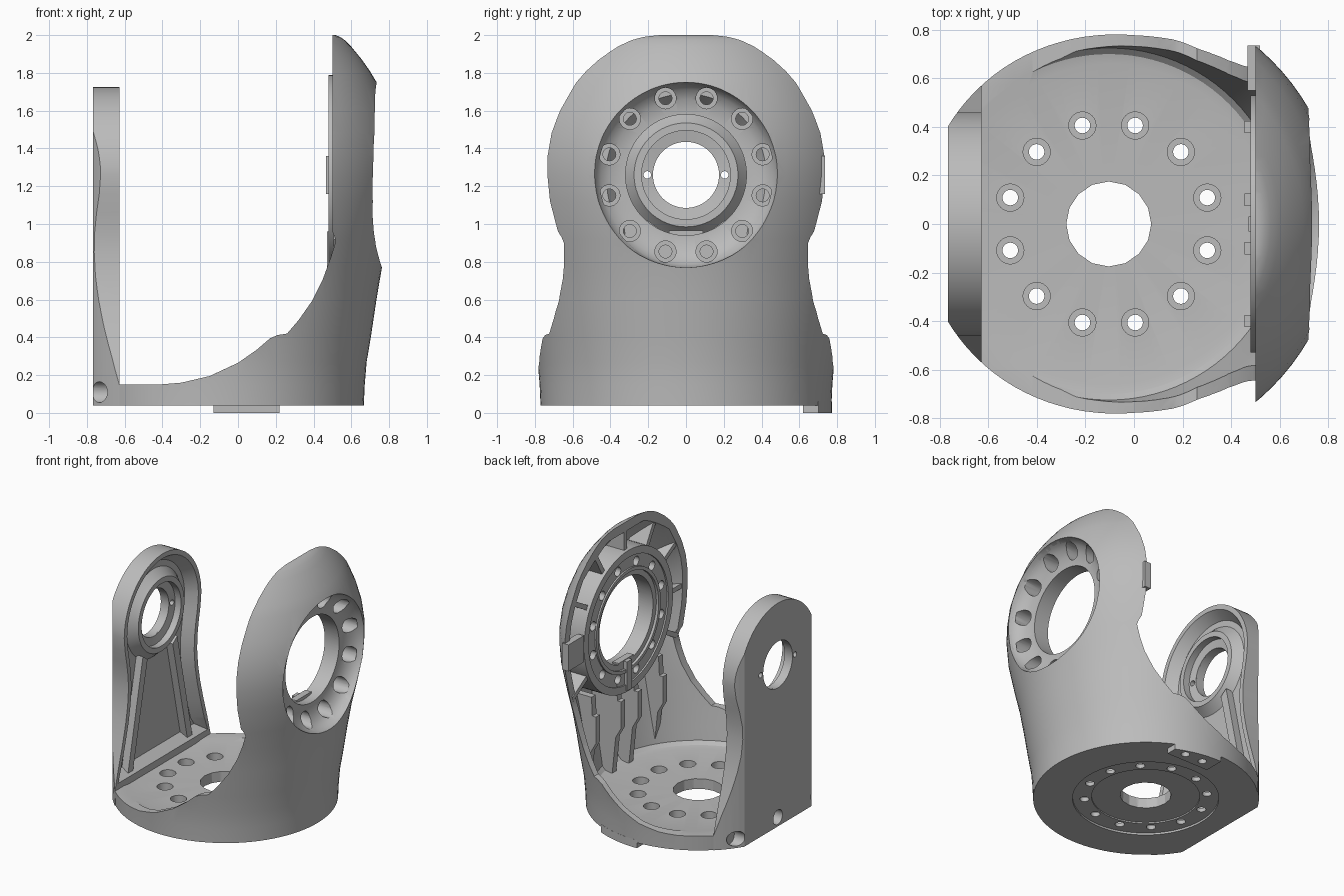
import bpy, bmesh
from math import sin, cos, pi, radians
from mathutils import Vector

old = bpy.data.objects.get("Cube")
if old:
    bpy.data.objects.remove(old)

grey = bpy.data.materials.new("cast_grey")
grey.use_nodes = True
COLOUR = (0.5, 0.5, 0.5, 1)
grey.diffuse_color = COLOUR
grey.node_tree.nodes["Principled BSDF"].inputs["Base Color"].default_value = COLOUR

CX = -0.104         # axis of the round base
HZ = 1.26           # height of the pivot axis
PIVOT = (0, 0, HZ)
BASE = (CX, 0, 0)


def finish(name, bm):
    bmesh.ops.remove_doubles(bm, verts=bm.verts, dist=1e-5)
    bmesh.ops.recalc_face_normals(bm, faces=bm.faces)
    me = bpy.data.meshes.new(name)
    bm.to_mesh(me)
    bm.free()
    me.materials.append(grey)
    ob = bpy.data.objects.new(name, me)
    bpy.context.scene.collection.objects.link(ob)
    return ob


def lathe(name, pts, origins, axis="z", steps=96, ring=False):
    """Turn (radius, height) points around an axis through each origin."""
    bm = bmesh.new()
    for o in origins:
        o = Vector(o)
        vs = [bm.verts.new(o + Vector((r, 0, h) if axis == "z" else (h, r, 0))) for r, h in pts]
        es = [bm.edges.new(p) for p in zip(vs, vs[1:])]
        if ring:
            es.append(bm.edges.new((vs[-1], vs[0])))
        direction = (0, 0, 1) if axis == "z" else (1, 0, 0)
        bmesh.ops.spin(bm, geom=vs + es, cent=o, axis=direction,
                       steps=steps, angle=2 * pi, use_merge=True)
    return finish(name, bm)


def rod(name, r, a, b, origins, axis="z", steps=96):
    return lathe(name, [(0, a), (r, a), (r, b), (0, b)], origins, axis, steps)


def prism(name, polys, spans, axis, ends=None):
    """Join each outline to its end outline (itself by default) over a span along an axis."""
    bm = bmesh.new()
    for poly, end, (a, b) in zip(polys, ends or polys, spans):
        place = (lambda p, h: (h, p[0], p[1])) if axis == "x" else (lambda p, h: (p[0], h, p[1]))
        low = [bm.verts.new(place(p, a)) for p in poly]
        high = [bm.verts.new(place(p, b)) for p in end]
        bm.faces.new(low)
        bm.faces.new(high)
        for i in range(len(low)):
            bm.faces.new((low[i - 1], low[i], high[i], high[i - 1]))
    return finish(name, bm)


def rect(a, b, c, d):
    return [(a, c), (b, c), (b, d), (a, d)]


def combine(cutter, *targets, op="DIFFERENCE"):
    for ob in targets:
        mod = ob.modifiers.new("cut", "BOOLEAN")
        mod.operation, mod.solver, mod.object = op, "EXACT", cutter
        bpy.context.view_layer.objects.active = ob
        bpy.ops.object.modifier_apply(modifier=mod.name)
    bpy.data.objects.remove(cutter)


def circle_of(n, r, centre, axis):
    spots = []
    for k in range(n):
        a = radians(15) + 2 * pi * k / n
        off = (r * cos(a), r * sin(a), 0) if axis == "z" else (0, r * cos(a), r * sin(a))
        spots.append(Vector(centre) + Vector(off))
    return spots


# Swelling outer envelope shared by the cup and the tall arm
SKIN = [(.77, .04), (.775, .15), (.785, .27), (.807, .4), (.837, .6), (.866, .77), (.9, .92),
        (.94, 1.12), (.951, 1.26), (.95, 1.36), (.934, 1.48), (.9, 1.6), (.838, 1.75),
        (.802, 1.81), (.76, 1.87), (.703, 1.94), (.667, 1.975), (.645, 1.99), (.62, 2.0)]


def envelope(name, inset):
    pts = [(r - inset, h) for r, h in SKIN]
    return lathe(name, [(0, .04)] + pts + [(0, 2.0)], [BASE])


# Cup and tall arm shell
body = envelope("cup_and_tall_arm", 0)
hollow = [(0, .142), (.66, .142), (.7, .15), (.725, .175)]
hollow += [(r - .045, h) for r, h in SKIN[2:13]] + [(.69, 1.87), (.64, 1.93), (0, 1.93)]
combine(lathe("hollow", hollow, [BASE]), body)
sweep = [(-1.3, 2.3), (-1.3, .15), (-.42, .15), (-.3, .16), (-.15, .195), (0, .265), (.1, .335),
         (.17, .395), (.21, .412), (.26, .42), (.32, .49), (.39, .59), (.45, .71), (.49, .82),
         (.515, .9), (.512, .93), (.5, .96), (.5, 2.3)]
combine(prism("sweep", [sweep], [(-1.2, 1.2)], "y"), body)
combine(prism("flat_side", [rect(-1.3, -.767, -.1, .4)], [(-1.2, 1.2)], "y"), body)

# Floor: centre hole, counterbored bolt holes, stepped recess underneath
combine(rod("centre_hole", .175, -.1, .3, [BASE], steps=16), body)
combine(lathe("under_recess", [(0, 0), (.5, 0), (.5, .055), (.37, .055), (.37, .065), (0, .065)], [BASE]), body)
combine(lathe("floor_bolts", [(0, -.02), (.032, -.02), (.032, .085), (.056, .085), (.056, .2), (0, .2)],
              circle_of(12, .42, BASE, "z"), steps=24), body)

# Bearing flange in the tall arm
flange = rod("bearing_flange", .53, .48, .95, [PIVOT], "x")
combine(envelope("limit", .012), flange, op="INTERSECT")

# Radial ribs above, upright ribs below
wedges = []
for deg in range(-30, 211, 30):
    c, s = cos(radians(deg)), sin(radians(deg))
    wedges.append([(r * c - t * s, HZ + r * s + t * c)
                   for r, t in ((.51, -.018), (.51, .018), (.95, .018), (.95, -.018))])
radial = prism("radial_ribs", wedges, [(.505, .95)] * len(wedges), "x")
tall = [(.53, .13), (.9, .13), (.9, .84), (.492, .84), (.485, .7), (.455, .7), (.455, .5), (.5, .42)]
upright = prism("upright_ribs", [tall] * 4, [(y - .025, y + .025) for y in (-.4, -.1, .1, .4)], "y")
combine(envelope("limit", .02), radial, upright, op="INTERSECT")

# Outer bowl, seats and bore of the bearing
bowl = [(0, .62), (.33, .62), (.4, .63), (.45, .66), (.475, .69), (.49, .73), (.49, 1.1), (0, 1.1)]
combine(lathe("bowl", bowl, [PIVOT], "x"), body, flange, radial, upright)
combine(lathe("bore", [(0, .4), (.36, .4), (.36, .5), (.32, .5), (.32, .8), (0, .8)], [PIVOT], "x"), flange)
combine(lathe("face_groove", [(.385, .4), (.385, .492), (.475, .492), (.475, .4)], [PIVOT], "x", ring=True), flange)
combine(lathe("flange_bolts", [(0, .4), (.034, .4), (.034, .55), (.056, .55), (.056, .8), (0, .8)],
              circle_of(12, .42, PIVOT, "x"), "x", 24), flange, upright)
prism("bore_key", [rect(-.09, .09, .9, .965)], [(.5, .55)], "x")
prism("cable_post", [rect(-.03, .03, .74, .96)], [(.472, .52)], "x")
prism("side_bracket", [rect(.55, .735, 1.16, 1.36)], [(.467, .52)], "x")

# Short arm outline: flared foot, waist and round head
side = [(.57, .04), (.57, .15), (.53, .3), (.485, .45), (.445, .6), (.42, .73), (.41, .85),
        (.413, .95), (.43, 1.06), (.45, 1.16)]


def arm_outline(inset, foot):
    half = [(y - inset, max(z, foot)) for y, z in side if z >= foot - .1]
    half += [((.46 - inset) * cos(a), HZ + (.465 - inset) * sin(a))
             for a in [pi / 2 * k / 16 for k in range(16)]]
    return half + [(0, HZ + .465 - inset)] + [(-y, z) for y, z in reversed(half)]


short_arm = prism("short_arm", [arm_outline(0, .04)], [(-.767, -.628)], "x")
combine(rod("round_limit", .775, 0, 2, [BASE]), short_arm, op="INTERSECT")
combine(prism("pan", [arm_outline(.09, .24)], [(-.705, -.62)], "x", ends=[arm_outline(.03, .19)]), short_arm)
combine(rod("pivot_hole", .175, -1, -.5, [PIVOT], "x", 48), short_arm)

# Pivot boss and splayed ribs on the short arm
boss = lathe("pivot_boss", [(.175, -.75), (.175, -.7), (.235, -.69), (.235, -.64), (.275, -.64),
                            (.29, -.66), (.33, -.705), (.33, -.75)], [PIVOT], "x", 64, ring=True)
combine(rod("pins", .02, -1, -.5, [(0, s * .205, HZ) for s in (-1, 1)], "x", 16), short_arm, boss)
splay = [[(s * .15, .98), (s * .205, 1.02), (s * .385, .2), (s * .325, .2)] for s in (-1, 1)]
prism("splayed_ribs", splay, [(-.74, -.65)] * 2, "x")

# Mounting holes in the foot
combine(rod("foot_holes", .055, -1, -.68, [(0, y, .11) for y in (-.45, 0, .45)], "x", 32), short_arm, body)

# Locating tab under the rear edge
tab = prism("locating_tab", [rect(-.13, .22, 0, .06)], [(.62, .9)], "y")
combine(rod("round_limit", .772, -.1, .2, [BASE]), tab, op="INTERSECT")
combine(rod("tab_holes", .03, -.1, .04, [(x, .69, 0) for x in (-.03, .12)], steps=16), tab)

# Smooth shading with sharp edges kept
for ob in bpy.context.scene.objects:
    ob.select_set(ob.type == "MESH")
bpy.context.view_layer.objects.active = body
bpy.ops.object.shade_smooth_by_angle(angle=radians(30))
